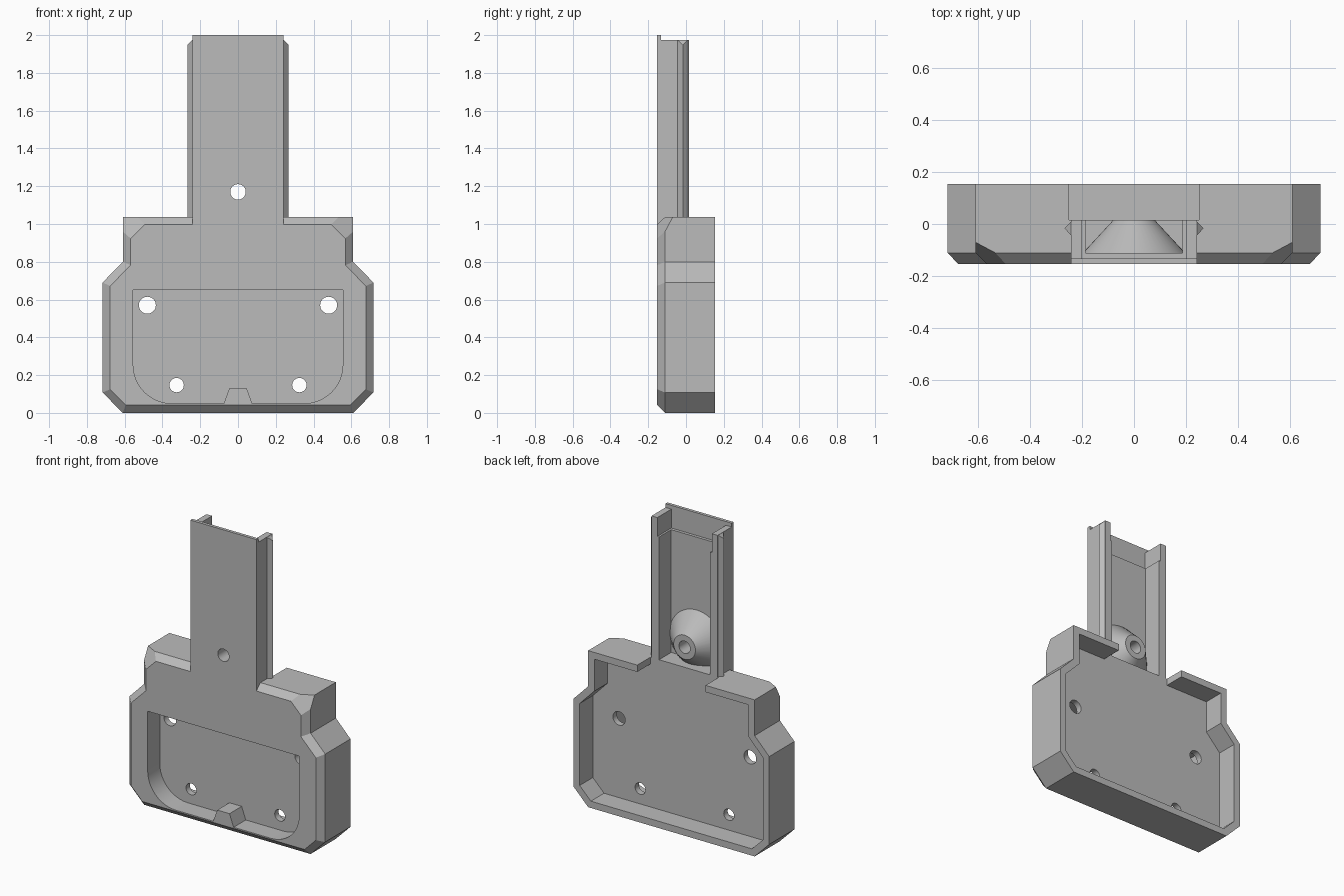
import bpy, bmesh, math
from mathutils import Vector, Matrix

if "Cube" in bpy.data.objects:
    bpy.data.objects.remove(bpy.data.objects["Cube"], do_unlink=True)

FRONT, BACK, FLOOR = -0.153, 0.153, 0.015

grey = bpy.data.materials.new("plain_grey")
grey.use_nodes = True
colour = (0.5, 0.5, 0.5, 1)
grey.diffuse_color = colour
grey.node_tree.nodes["Principled BSDF"].inputs["Base Color"].default_value = colour


def finish(bm, name):
    bmesh.ops.recalc_face_normals(bm, faces=bm.faces)
    mesh = bpy.data.meshes.new(name)
    bm.to_mesh(mesh)
    bm.free()
    mesh.materials.append(grey)
    obj = bpy.data.objects.new(name, mesh)
    bpy.context.collection.objects.link(obj)
    return obj


def mirrored(half):
    return half + [(-x, z) for x, z in reversed(half)]


def loft_mesh(*sections):
    """Solid through matching (outline, y) sections."""
    bm = bmesh.new()
    loops = [[bm.verts.new((x, y, z)) for x, z in pts] for pts, y in sections]
    for a, b in zip(loops, loops[1:]):
        for i in range(len(a)):
            j = (i + 1) % len(a)
            bm.faces.new((a[i], a[j], b[j], b[i]))
    bm.faces.new(loops[0])
    bm.faces.new(loops[-1])
    return bm


def box(name, half_x, y0, y1, z0, z1):
    pts = mirrored([(half_x, z0), (half_x, z1)])
    return finish(loft_mesh((pts, y0), (pts, y1)), name)


def cone(name, x, z, r_front, r_back, y0, y1, sides=48):
    bm = bmesh.new()
    spin = Matrix.Translation((x, (y0 + y1) / 2, z)) @ Matrix.Rotation(-math.pi / 2, 4, 'X')
    bmesh.ops.create_cone(bm, cap_ends=True, segments=sides, radius1=r_front,
                          radius2=r_back, depth=y1 - y0, matrix=spin)
    return finish(bm, name)


def combine(target, tool, operation):
    mod = target.modifiers.new("combine", 'BOOLEAN')
    mod.operation, mod.solver, mod.object = operation, 'EXACT', tool
    bpy.context.view_layer.update()
    graph = bpy.context.evaluated_depsgraph_get()
    mesh = bpy.data.meshes.new_from_object(target.evaluated_get(graph))
    target.modifiers.clear()
    target.data = mesh
    bpy.data.objects.remove(tool, do_unlink=True)


# Housing: stepped outline with a chamfered front edge
outer = mirrored([(0.61, 0), (0.717, 0.108), (0.717, 0.69), (0.61, 0.80), (0.61, 1.037)])
face = mirrored([(0.595, 0.042), (0.677, 0.125), (0.677, 0.672), (0.568, 0.782), (0.568, 0.997)])
bm = loft_mesh((face, FRONT), (outer, -0.111), (outer, BACK))

# Slanted facets on the two upper front corners
for side in (1, -1):
    geom = bm.verts[:] + bm.edges[:] + bm.faces[:]
    cut = bmesh.ops.bisect_plane(bm, geom=geom, plane_co=(side * 0.61, -0.07, 1.037),
                                 plane_no=Vector((side, -1.875, 1)).normalized(),
                                 clear_outer=True)
    edges = [e for e in cut["geom_cut"] if isinstance(e, bmesh.types.BMEdge)]
    bmesh.ops.holes_fill(bm, edges=edges, sides=0)
holder = finish(bm, "holder_body")

# Arm joined to the housing
combine(holder, box("arm", 0.242, FRONT, FLOOR, 0.9, 2.0), 'UNION')

# Rear cavity and the gap in its top wall
inner = mirrored([(0.59, 0.045), (0.672, 0.127), (0.672, 0.67), (0.565, 0.78), (0.565, 0.992)])
combine(holder, finish(loft_mesh((inner, FLOOR), (inner, 0.3)), "cavity"), 'DIFFERENCE')
combine(holder, box("top_gap", 0.25, FLOOR, 0.3, 0.9, 1.2), 'DIFFERENCE')

# Arm channel, shallower step at its tip, and the thin front lip
combine(holder, box("channel", 0.187, -0.112, 0.2, 1.037, 2.1), 'DIFFERENCE')
combine(holder, box("tip_step", 0.2, -0.132, 0.2, 1.85, 2.1), 'DIFFERENCE')
combine(holder, box("lip_trim", 0.4, -0.132, 0.2, 1.975, 2.1), 'DIFFERENCE')

# Front pocket with rounded lower corners and a tab at the bottom
half = [(0.075, 0.05), (0.045, 0.132)][::-1]
for i in range(13):
    a = math.pi / 2 * i / 12
    half.append((0.35 + 0.205 * math.sin(a), 0.255 - 0.205 * math.cos(a)))
half.append((0.555, 0.65))
pocket = mirrored(half)
combine(holder, finish(loft_mesh((pocket, -0.3), (pocket, -0.026)), "pocket"), 'DIFFERENCE')

# Conical boss in the channel
combine(holder, cone("boss", 0, 1.17, 0.205, 0.08, -0.12, FLOOR), 'UNION')

# Screw holes
for x, z, r in ((0, 1.17, 0.041), (0.48, 0.57, 0.045), (-0.48, 0.57, 0.045),
                (0.325, 0.147, 0.038), (-0.325, 0.147, 0.038)):
    combine(holder, cone("hole", x, z, r, r, -0.3, 0.3, 32), 'DIFFERENCE')

# Pointed rails along both sides of the arm
rails = []
for side, name in ((1, "left_rail"), (-1, "right_rail")):
    bm = bmesh.new()
    for x, y, top in ((0.241, -0.045, 1.975), (0.267, -0.017, 1.948), (0.241, 0.011, 1.975)):
        for z in (1.0, top):
            bm.verts.new((side * x, y, z))
    bmesh.ops.convex_hull(bm, input=bm.verts)
    rails.append(finish(bm, name))

# Smooth the round walls, keep the edges crisp
bpy.ops.object.select_all(action='DESELECT')
holder.select_set(True)
bpy.context.view_layer.objects.active = holder
bpy.ops.object.shade_smooth_by_angle(angle=math.radians(25))
